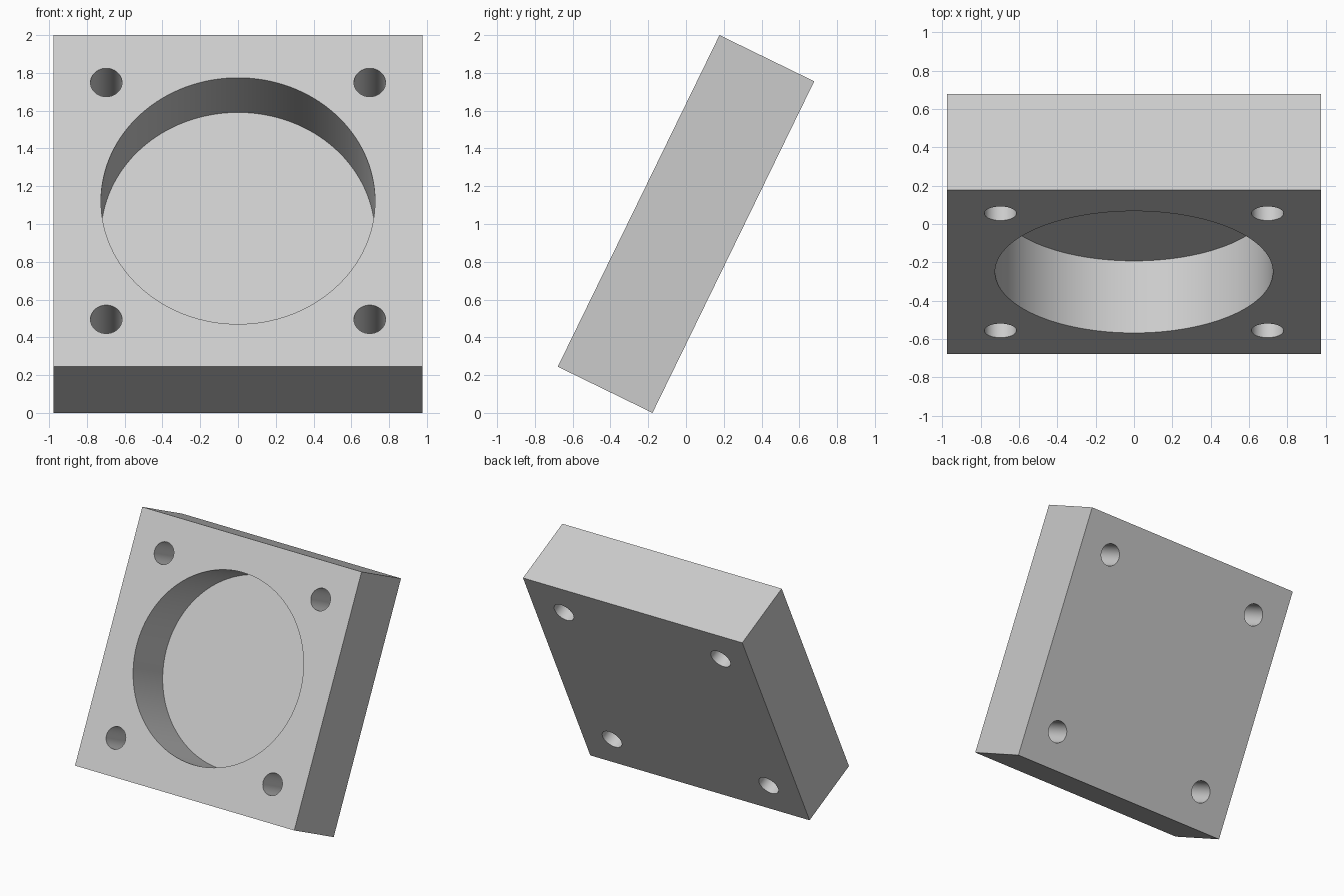
import bpy
from math import radians

cube = bpy.data.objects.get("Cube")
if cube:
    bpy.data.objects.remove(cube, do_unlink=True)

UNIT = 0.0279          # one design unit in scene units
SIDE = 70 * UNIT       # square block face
THICK = 20 * UNIT
RECESS_R, RECESS_DEPTH = 26 * UNIT, 15 * UNIT
HOLE_R, HOLE_OFFSET = 3 * UNIT, 25 * UNIT
LEAN = radians(-26)

grey = bpy.data.materials.new("light_grey")
grey.use_nodes = True
colour = (0.6, 0.6, 0.6, 1)
grey.diffuse_color = colour
grey.node_tree.nodes["Principled BSDF"].inputs["Base Color"].default_value = colour

# Square block, upright with its face toward -y
bpy.ops.mesh.primitive_cube_add(size=1)
block = bpy.context.object
block.name = "leaning_block"
block.scale = (SIDE, THICK, SIDE)
bpy.ops.object.transform_apply(location=False, rotation=False, scale=True)
block.data.materials.append(grey)


def drill(name, radius, x, z, y_start, y_end, sides):
    """Cut a round hole along y through the block."""
    bpy.ops.mesh.primitive_cylinder_add(
        vertices=sides, radius=radius, depth=y_end - y_start,
        location=(x, (y_start + y_end) / 2, z), rotation=(radians(90), 0, 0))
    cutter = bpy.context.object
    cutter.name = name
    cutter.hide_render = True
    cutter.data.materials.append(grey)
    cut = block.modifiers.new(name, 'BOOLEAN')
    cut.operation = 'DIFFERENCE'
    cut.solver = 'EXACT'
    cut.object = cutter
    bpy.ops.object.select_all(action='DESELECT')
    bpy.context.view_layer.objects.active = block
    block.select_set(True)
    bpy.ops.object.modifier_apply(modifier=name)
    bpy.data.objects.remove(cutter, do_unlink=True)


# Blind round recess in the front face
front = -THICK / 2
drill("recess_cutter", RECESS_R, 0, 0, front - 0.1, front + RECESS_DEPTH, 128)

# Four through holes near the corners
for sx in (-1, 1):
    for sz in (-1, 1):
        drill("hole_cutter", HOLE_R, sx * HOLE_OFFSET, sz * HOLE_OFFSET,
              -THICK, THICK, 48)

# Smooth the bores, keep the rims sharp, then lean the block back
bpy.ops.object.shade_smooth_by_angle(angle=radians(30))
block.rotation_euler = (LEAN, 0, 0)
block.location = (0, 0, 1)
bpy.ops.object.transform_apply(location=True, rotation=True, scale=True)
